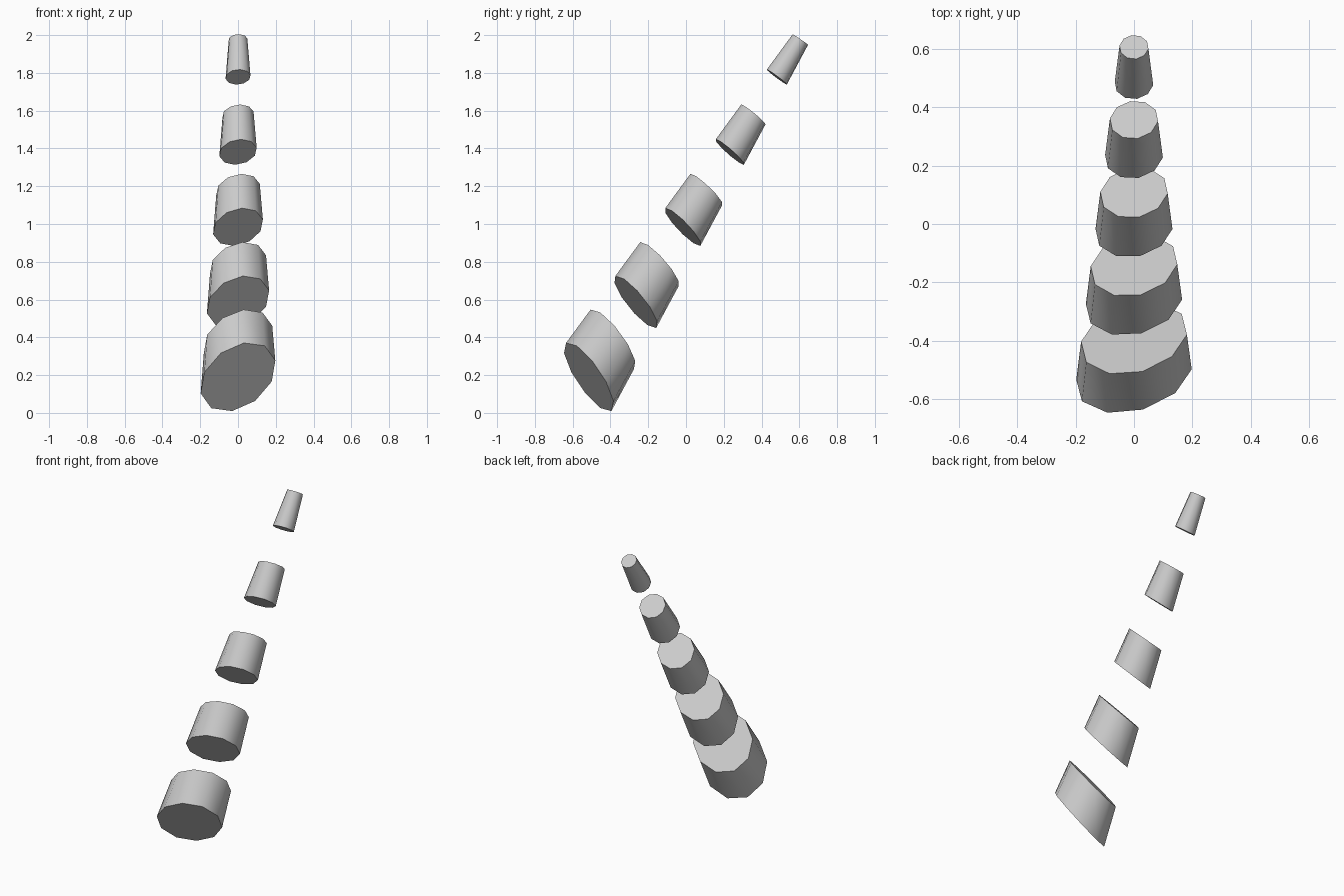
import bpy, bmesh, math
from mathutils import Vector

if "Cube" in bpy.data.objects:
    bpy.data.objects.remove(bpy.data.objects["Cube"])

SIDES, PHASE = 10, math.radians(9)
START = Vector((0, -0.515, 0.19))
STEP = Vector((0, 0.249, 0.397))      # distance from one segment base to the next
axis = STEP.normalized()
across = Vector((1, 0, 0))
up = across.cross(axis) * -1
up = Vector((0, -axis.z, axis.y))


def ring(bm, s):
    """Slanted ten-sided ring at s steps along the leaning axis."""
    r = 0.2 - s * 0.15 / 4.5
    slant = 1 - s / 5
    out = []
    for k in range(SIDES):
        a = PHASE + k * math.tau / SIDES
        u, v = r * math.cos(a), r * math.sin(a)
        t = slant * (0.357 * u + 0.394 * v)
        out.append(bm.verts.new(START + STEP * s + across * u + up * v + axis * t))
    return out


# Five tapering segments with gaps between them
for i in range(5):
    bm = bmesh.new()
    low, high = ring(bm, i), ring(bm, i + 0.5)
    bm.faces.new(low)
    bm.faces.new(high)
    for k in range(SIDES):
        n = (k + 1) % SIDES
        bm.faces.new((low[k], low[n], high[n], high[k]))
    bmesh.ops.recalc_face_normals(bm, faces=bm.faces)
    me = bpy.data.meshes.new(f"spine_segment_{i + 1}")
    bm.to_mesh(me)
    bm.free()
    ob = bpy.data.objects.new(me.name, me)
    bpy.context.collection.objects.link(ob)
    bpy.ops.object.select_all(action='DESELECT')
    ob.select_set(True)
    bpy.context.view_layer.objects.active = ob
    bpy.ops.object.shade_smooth_by_angle(angle=math.radians(45))
